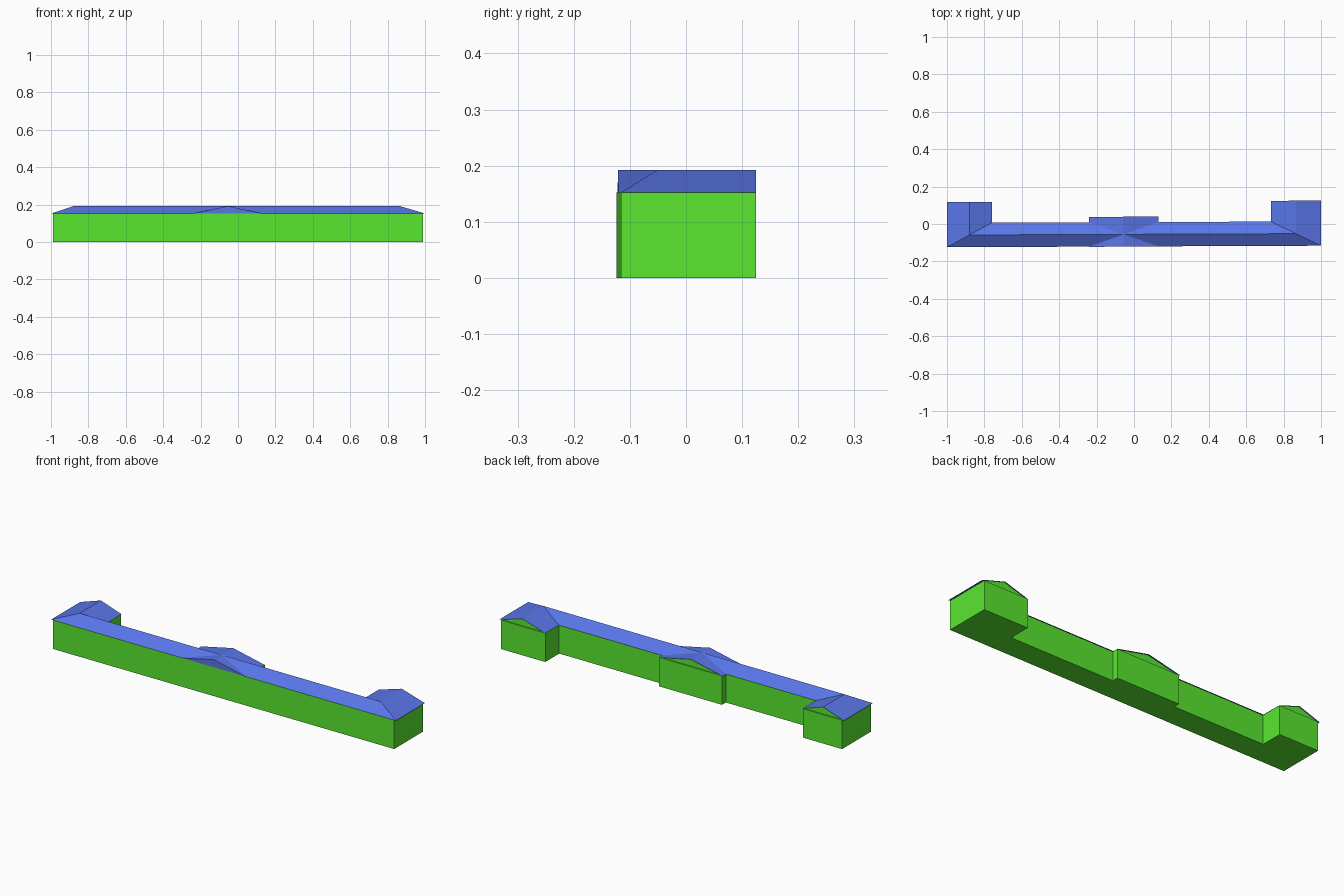
import bpy

cube = bpy.data.objects.get("Cube")
if cube:
    bpy.data.objects.remove(cube)

EAVE, RIDGE = 0.152, 0.192
FRONT, MID, BACK, WING = -0.12, -0.055, 0.01, 0.121
RECESS = 0.006


def material(name, rgb):
    mat = bpy.data.materials.new(name)
    mat.use_nodes = True
    mat.diffuse_color = (*rgb, 1)
    mat.node_tree.nodes["Principled BSDF"].inputs["Base Color"].default_value = (*rgb, 1)
    return mat


green = material("wall green", (0.1, 0.8, 0.03))
blue = material("roof blue", (0.1, 0.18, 0.8))


def build(name, verts, faces, mat):
    # The whole plan is turned very slightly, so y grows with x
    mesh = bpy.data.meshes.new(name)
    mesh.from_pydata([(x, y + 0.004 * x, z) for x, y, z in verts], [], faces)
    mesh.materials.append(mat)
    obj = bpy.data.objects.new(name, mesh)
    bpy.context.collection.objects.link(obj)


def gable(name, xs, y):
    # Triangular wall set back under the end of a roof
    x0, x1, x2 = sorted(xs)
    build(name, [(x0, y, EAVE), (x1, y, RIDGE), (x2, y, EAVE)], [(0, 1, 2)], green)


# Walls: one footprint with two end wings and a shallow middle projection
wall_back = BACK - 0.005
plan = [(-0.99, FRONT), (0.99, FRONT), (0.99, WING), (0.732, WING),
        (0.732, wall_back), (0.13, wall_back), (0.13, 0.037), (-0.235, 0.037),
        (-0.235, wall_back), (-0.762, wall_back), (-0.762, WING), (-0.99, WING)]
n = len(plan)
sides = [(i, (i + 1) % n, (i + 1) % n + n, i + n) for i in range(n)]
build("walls", [(x, y, z) for z in (0, EAVE) for x, y in plan],
      sides + [tuple(reversed(range(n))), tuple(range(n, 2 * n))], green)

# Main roof: long slopes with mitred ends and a small eave at the back
L, R = (-1, -0.88, -0.76), (1, 0.865, 0.733)
build("main_roof",
      [(L[0], FRONT, EAVE), (R[0], FRONT, EAVE), (R[1], MID, RIDGE),
       (L[1], MID, RIDGE), (R[2], BACK, EAVE), (L[2], BACK, EAVE)],
      [(0, 1, 2, 3), (3, 2, 4, 5)], blue)

# Wing roofs: outer slope, and inner slope ending in a valley
for side, xs in (("right", L), ("left", R)):
    out, top, inner = xs
    verts = [(out, FRONT, EAVE), (top, MID, RIDGE), (inner, BACK, EAVE),
             (out, WING, EAVE), (top, WING, RIDGE), (inner, WING, EAVE)]
    faces = [(0, 1, 4, 3), (1, 2, 5, 4)]
    if out < 0:
        faces = [f[::-1] for f in faces]
    build(side + "_wing_roof", verts, [f[::-1] for f in faces], blue)
    gable(side + "_wing_gable", xs, WING - RECESS)

# Middle cross roof with a closed front and a recessed back gable
cross = (-0.24, -0.055, 0.13)
verts = [(x, y, z) for y in (FRONT - 0.001, 0.039)
         for x, z in zip(cross, (EAVE, RIDGE, EAVE))]
build("middle_cross_roof", verts, [(0, 3, 4, 1), (1, 4, 5, 2), (0, 1, 2)], blue)
gable("middle_back_gable", cross, 0.037 - RECESS)
